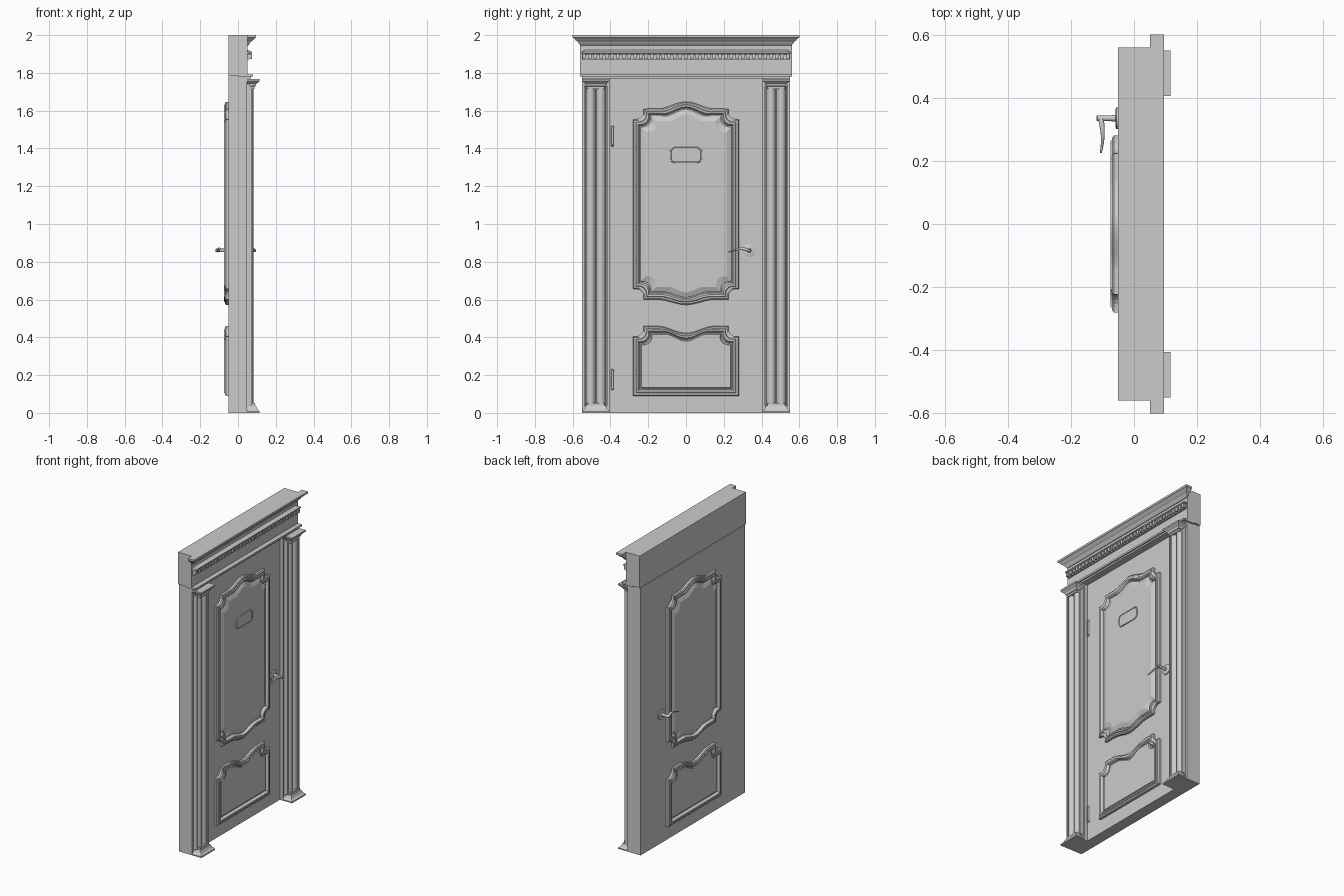
import bpy, bmesh, math
from mathutils import Vector

cube = bpy.data.objects.get("Cube")
if cube:
    bpy.data.objects.remove(cube, do_unlink=True)

grey = bpy.data.materials.new("plain_grey")
grey.use_nodes = True
grey.diffuse_color = (0.6, 0.6, 0.6, 1)
grey.node_tree.nodes["Principled BSDF"].inputs["Base Color"].default_value = (0.6, 0.6, 0.6, 1)

FRONT, BACK = 0.025, -0.05      # door faces along x
JAMB, WIDE, INNER = 0.047, 0.55, 0.405


def finish(name, bm, smooth=False):
    bmesh.ops.recalc_face_normals(bm, faces=bm.faces)
    mesh = bpy.data.meshes.new(name)
    bm.to_mesh(mesh)
    bm.free()
    mesh.materials.append(grey)
    obj = bpy.data.objects.new(name, mesh)
    bpy.context.collection.objects.link(obj)
    if smooth:
        bpy.ops.object.select_all(action='DESELECT')
        obj.select_set(True)
        bpy.context.view_layer.objects.active = obj
        bpy.ops.object.shade_smooth_by_angle(angle=math.radians(35))
    return obj


def loft(name, rings, smooth=False):
    """Skin a list of equal-length closed rings and cap both ends."""
    bm = bmesh.new()
    loops = [[bm.verts.new(p) for p in ring] for ring in rings]
    n = len(loops[0])
    for a, b in zip(loops, loops[1:]):
        for i in range(n):
            j = (i + 1) % n
            bm.faces.new((a[i], a[j], b[j], b[i]))
    bm.faces.new(loops[0])
    bm.faces.new(loops[-1])
    return finish(name, bm, smooth)


def moulding(name, xback, xface, y0, y1, profile):
    """Stack of rectangles stepping out on the face and both sides."""
    return loft(name, [[(xback, y0 - o, z), (xface + o, y0 - o, z),
                        (xface + o, y1 + o, z), (xback, y1 + o, z)] for o, z in profile])


def box(name, x0, x1, y0, y1, z0, z1):
    return moulding(name, x0, x1, y0, y1, [(0, z0), (0, z1)])


def tube(name, path, radii, sides=16):
    """Round bar along a path, one radius per point."""
    rings = []
    for i, p in enumerate(path):
        d = (Vector(path[min(i + 1, len(path) - 1)]) - Vector(path[max(i - 1, 0)])).normalized()
        u = d.orthogonal().normalized() if abs(d.z) > 0.9 else d.cross(Vector((0, 0, 1))).normalized()
        v = d.cross(u)
        rings.append([Vector(p) + radii[i] * (u * math.cos(t) + v * math.sin(t))
                      for t in (2 * math.pi * k / sides for k in range(sides))])
    return loft(name, rings, True)


# Door leaf, jambs and lintel block
box("door_leaf", BACK, FRONT, -WIDE, WIDE, 0, 1.785)
box("lintel_block", BACK, 0.05, -0.56, 0.56, 1.787, 2)

# Entablature: lower band, dentil course, cornice
box("lintel_fillet", 0, 0.07, -WIDE, WIDE, 1.77, 1.78)
box("lintel_band", 0, 0.08, -0.56, 0.56, 1.78, 1.792)
box("dentil_bed", 0.04, 0.06, -WIDE, WIDE, 1.87, 1.9)
moulding("dentil_cap", 0.04, 0.07, -WIDE, WIDE, [(-0.005, 1.898), (0.005, 1.903), (0.005, 1.91), (-0.015, 1.92)])
bm = bmesh.new()
COUNT = 37
for i in range(COUNT):
    y = -0.54 + 1.08 * i / (COUNT - 1)
    made = bmesh.ops.create_cube(bm, size=1)["verts"]
    bmesh.ops.scale(bm, vec=(0.03, 0.017, 0.025), verts=made)
    bmesh.ops.translate(bm, vec=(0.058, y, 1.887), verts=made)
finish("dentils", bm)
moulding("cornice", 0.05, 0.05, -0.555, 0.555,
         [(0.004, 1.945), (0.012, 1.955), (0.018, 1.965), (0.028, 1.972),
          (0.037, 1.982), (0.045, 1.987), (0.045, 2)])

# Reeded pilasters with base and capital on each side
for side, label in ((-1, "right"), (1, "left")):
    lo, hi = sorted((side * WIDE, side * INNER))
    box(label + "_jamb", 0, JAMB, lo, hi, 0, 1.78)
    box(label + "_shaft", 0.04, 0.06, lo + 0.012, hi - 0.012, 0.03, 1.74)
    mid = (lo + hi) / 2
    for k in (-1, 1):
        c = mid + k * 0.027
        arc = [math.pi * t / 12 for t in range(13)]
        loft(label + "_reed", [[(0.055 + 0.028 * math.sin(a), c + 0.025 * math.cos(a), z) for a in arc]
                               for z in (0.04, 1.73)], True)
    for k in (-1, 1):
        c = mid + k * 0.058
        box(label + "_edge_strip", 0.05, 0.075, c - 0.004, c + 0.004, 0.04, 1.73)
    moulding(label + "_base", 0.04, 0.115, lo, hi,
             [(0, 0), (0, 0.008), (-0.012, 0.02), (-0.02, 0.038), (-0.026, 0.04), (-0.026, 0.052)])
    moulding(label + "_capital", 0.04, 0.115, lo, hi,
             [(-0.027, 1.715), (-0.027, 1.727), (-0.022, 1.73), (-0.018, 1.742),
              (-0.008, 1.75), (0, 1.758), (0, 1.768)])


def outline(d, z0, z1, wave0, wave1, notch0):
    """Panel edge inset by d: stepped corners and a curved centre on top and bottom."""
    h, n, s, r = 0.28 - d, 0.056, 0.014, 0.042

    def edge(z, wave, notch, up):
        # Right half of one horizontal edge, from the side to the centre
        if not notch:
            return [(h, z)]
        pts = [(h, z - up * n)]
        for k in range(6):
            a = k * math.pi / 10
            pts.append((h - s - r * math.sin(a), z - up * (s + r * math.cos(a))))
        y = h - n
        pts.append((y, z))
        reach = y - 0.07
        for k in range(1, 13):
            t = k / 12
            pts.append((y - 0.07 - reach * t if k < 12 else 0,
                        z + wave * (0.5 - 0.5 * math.cos(math.pi * t))))
        return pts

    top = edge(z1 - d, wave1, True, 1)
    bottom = edge(z0 + d, wave0, notch0, -1)
    right = bottom[::-1] + top
    return right + [(-y, z) for y, z in right[::-1] if y > 0]


# Raised panels on both faces: rounded rim, sunk channel, bevelled field
RIM = [(0, 0), (0, 0.015), (0.006, 0.02), (0.014, 0.02), (0.017, 0.025),
       (0.026, 0.025), (0.031, 0.018), (0.034, 0.008), (0.04, 0.008)]
FIELD = [(0.042, 0.01), (0.066, 0.021)]
LOW = [(0.042, 0.01), (0.044, 0.014)]
for face, sign, label in ((FRONT, 1, "front"), (BACK, -1, "back")):
    for name, field, shape in (("upper_panel", FIELD, (0.6, 1.61, -0.028, 0.037, True)),
                               ("lower_panel", LOW, (0.09, 0.46, 0, -0.037, False))):
        loft(label + "_" + name,
             [[(face + sign * (h - 0.001), y, z) for y, z in outline(d, *shape)] for d, h in RIM + field])

    # Lever handle on a round rose
    hy, hz = 0.335, 0.86

    def at(out, y, z):
        return (face + sign * out, y, z)

    tube(label + "_rose", [at(-0.002, hy, hz), at(0.006, hy, hz), at(0.009, hy, hz)], [0.034, 0.034, 0.026], 24)
    tube(label + "_spindle", [at(0, hy, hz), at(0.025, hy, hz), at(0.066, hy, hz), at(0.069, hy, hz)],
         [0.012, 0.009, 0.009, 0.006])
    steps = [k / 10 for k in range(11)]
    tube(label + "_lever",
         [at(0.055 - 0.006 * math.sin(math.pi * t), hy - 0.11 * t, hz + 0.009 * math.sin(4.2 * t)) for t in steps],
         [0.009 - 0.006 * t for t in steps], 12)

# Hinges with end knobs
for z, label in ((1.465, "upper"), (0.177, "lower")):
    tube(label + "_hinge", [(0.031, -0.39, z + o) for o in (-0.055, -0.05, -0.046, -0.045, 0.045, 0.046, 0.05, 0.055)],
         [0.004, 0.008, 0.008, 0.006, 0.006, 0.008, 0.008, 0.004], 12)
    box(label + "_hinge_leaf", 0.02, 0.029, -0.405, -0.388, z - 0.05, z + 0.05)


# Rounded name plate with a shallow rim
def plate_ring(x, inset):
    r = 0.026
    ring = []
    for q, (cy, cz) in enumerate(((1, 1), (-1, 1), (-1, -1), (1, -1))):
        for k in range(6):
            a = math.pi / 2 * (q + k / 5)
            ring.append((x, cy * (0.085 - r) + (r - inset) * math.cos(a),
                         1.365 + cz * (0.042 - r) + (r - inset) * math.sin(a)))
    return ring


base = FRONT + 0.019
loft("name_plate", [plate_ring(base, 0), plate_ring(base + 0.006, 0.001), plate_ring(base + 0.007, 0.003),
                    plate_ring(base + 0.007, 0.006), plate_ring(base + 0.005, 0.008)], False)
